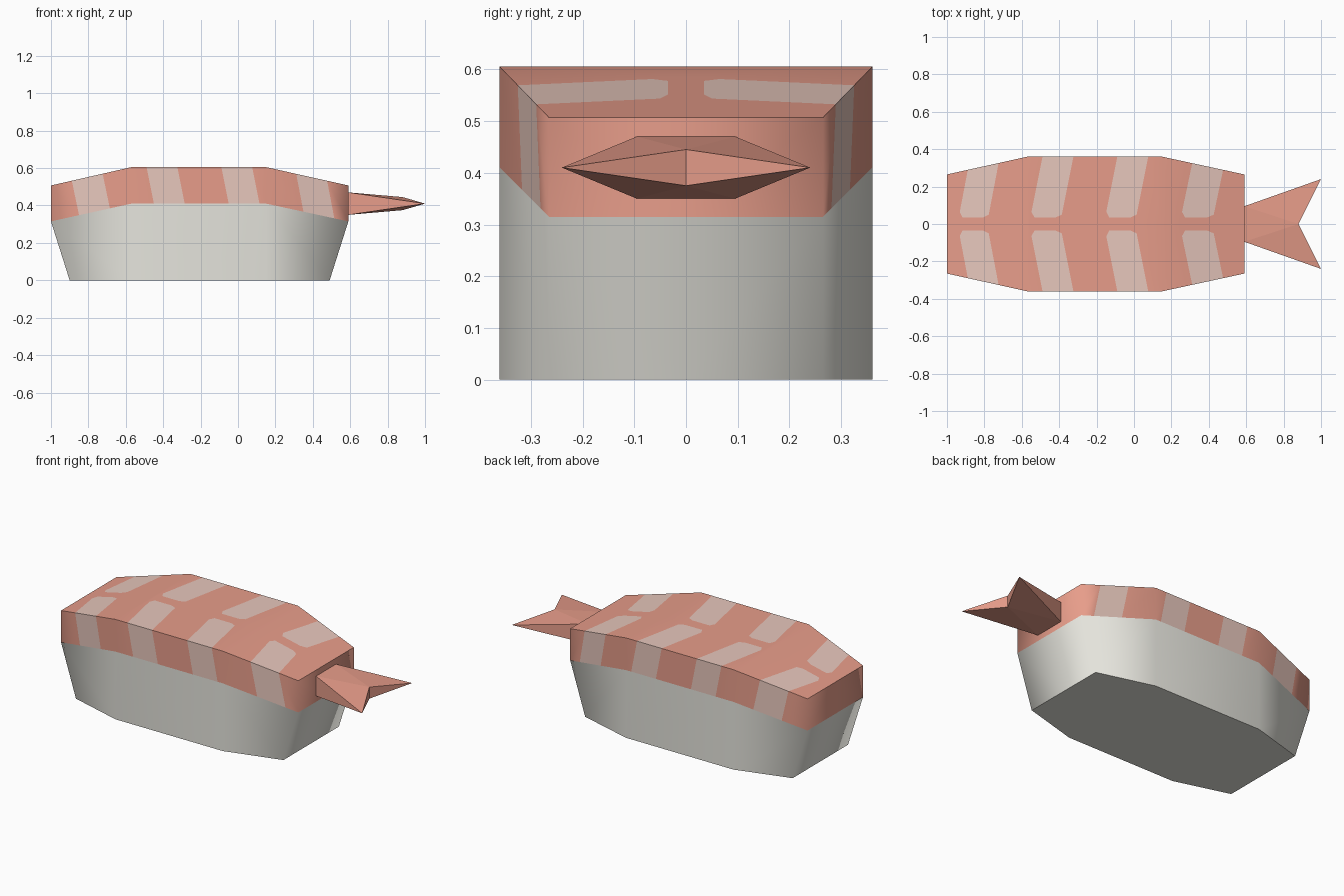
import bpy, bmesh
from mathutils import Vector

if "Cube" in bpy.data.objects:
    bpy.data.objects.remove(bpy.data.objects["Cube"])


def material(name, rgb):
    m = bpy.data.materials.new(name)
    lin = [((c / 255 + 0.055) / 1.055) ** 2.4 for c in rgb]
    m.diffuse_color = (*lin, 1)
    m.use_nodes = True
    m.node_tree.nodes["Principled BSDF"].inputs["Base Color"].default_value = m.diffuse_color
    return m


SALMON = material("salmon_pink", (233, 158, 139))
PALE = material("pale_pink", (237, 204, 193))
RICE = material("rice_white", (240, 239, 231))

# Stations along the body: x, half width, top z, join z, x at the base
STATIONS = [(-1.0, 0.265, 0.507, 0.315, -0.90),
            (-0.57, 0.36, 0.605, 0.41, -0.57),
            (0.15, 0.36, 0.605, 0.41, 0.15),
            (0.59, 0.265, 0.507, 0.315, 0.49)]


def finish(name, bm, mats, smooth=True):
    """Make an object from half a mesh (y >= 0) and mirror it."""
    bm.normal_update()
    for f in bm.faces:
        f.smooth = smooth
    for e in bm.edges:
        if len(e.link_faces) == 2:
            a, b = (abs(f.normal.z) > 0.9 for f in e.link_faces)
            e.smooth = a == b
    me = bpy.data.meshes.new(name)
    bm.to_mesh(me)
    bm.free()
    for m in mats:
        me.materials.append(m)
    ob = bpy.data.objects.new(name, me)
    bpy.context.collection.objects.link(ob)
    mod = ob.modifiers.new("mirror", 'MIRROR')
    mod.use_axis = (False, True, False)
    mod.merge_threshold = 0.0005
    return ob


def wall(bm, low, high):
    """Side wall between two outlines running from the left end to the right."""
    for i in range(len(low) - 1):
        bm.faces.new((low[i + 1], low[i], high[i], high[i + 1]))


def outline(bm, pts):
    """Outline verts, starting and ending on the centre plane."""
    pts = [(pts[0][0], 0, pts[0][2])] + pts + [(pts[-1][0], 0, pts[-1][2])]
    return [bm.verts.new(p) for p in pts]


# Rice block
bm = bmesh.new()
base = outline(bm, [(xb, w, 0) for x, w, zt, zj, xb in STATIONS])
join = outline(bm, [(x, w, zj) for x, w, zt, zj, xb in STATIONS])
wall(bm, base, join)
bm.faces.new(base)
bm.normal_update()
for f in bm.faces:
    if abs(f.normal.z) > 0.9 and f.normal.z > 0:
        f.normal_flip()
finish("rice_block", bm, [RICE])

# Topping shell
bm = bmesh.new()
join = outline(bm, [(x, w, zj) for x, w, zt, zj, xb in STATIONS])
top = outline(bm, [(x, w, zt) for x, w, zt, zj, xb in STATIONS])
wall(bm, join, top)
spine = [top[0]] + [bm.verts.new((s[0], 0, s[2])) for s in STATIONS[1:3]] + [top[-1]]
for i in range(3):
    bm.faces.new((spine[i], spine[i + 1], top[i + 2], top[i + 1]))

# Slanted stripes: each is the region inside five cutting half-spaces
SLANT = Vector((1, -0.2, 0.2))
WIDTH = 0.165
Y = Vector((0, 1, 0))
for k in range(4):
    c = -0.84 + 0.4 * k
    limits = [(SLANT, c), (-SLANT, -c - WIDTH), (Y, 0.035),
              (Y + 1.4 * SLANT, 0.065 + 1.4 * c),
              (Y - 0.5 * SLANT, -0.0325 - 0.5 * c)]
    inside = list(bm.faces)
    for n, d in limits:
        geom = set(inside)
        for f in inside:
            geom.update(f.edges)
            geom.update(f.verts)
        res = bmesh.ops.bisect_plane(bm, geom=list(geom), dist=1e-5,
                                     plane_co=n * (d / n.length_squared), plane_no=n)
        cut = [g for g in res["geom"] if isinstance(g, bmesh.types.BMFace)]
        inside = [f for f in cut if f.calc_center_median().dot(n) > d]
    for f in inside:
        f.material_index = 1
finish("shrimp_topping", bm, [SALMON, PALE])

# Forked tail
bm = bmesh.new()
zc = 0.41
tip = bm.verts.new((1.0, 0.24, zc))
up, dn = [], []
for s, row in ((1, up), (-1, dn)):
    for x, y, h in ((0.59, 0, 0.06), (0.59, 0.095, 0.06), (0.88, 0, 0.035)):
        row.append(bm.verts.new((x, y, zc + s * h)))
bm.faces.new((up[0], up[2], up[1]))
bm.faces.new((up[1], up[2], tip))
bm.faces.new((dn[0], dn[1], dn[2]))
bm.faces.new((dn[1], tip, dn[2]))
bm.faces.new((up[1], tip, dn[1]))
bm.faces.new((up[2], dn[2], tip))
finish("shrimp_tail", bm, [SALMON], smooth=False)
